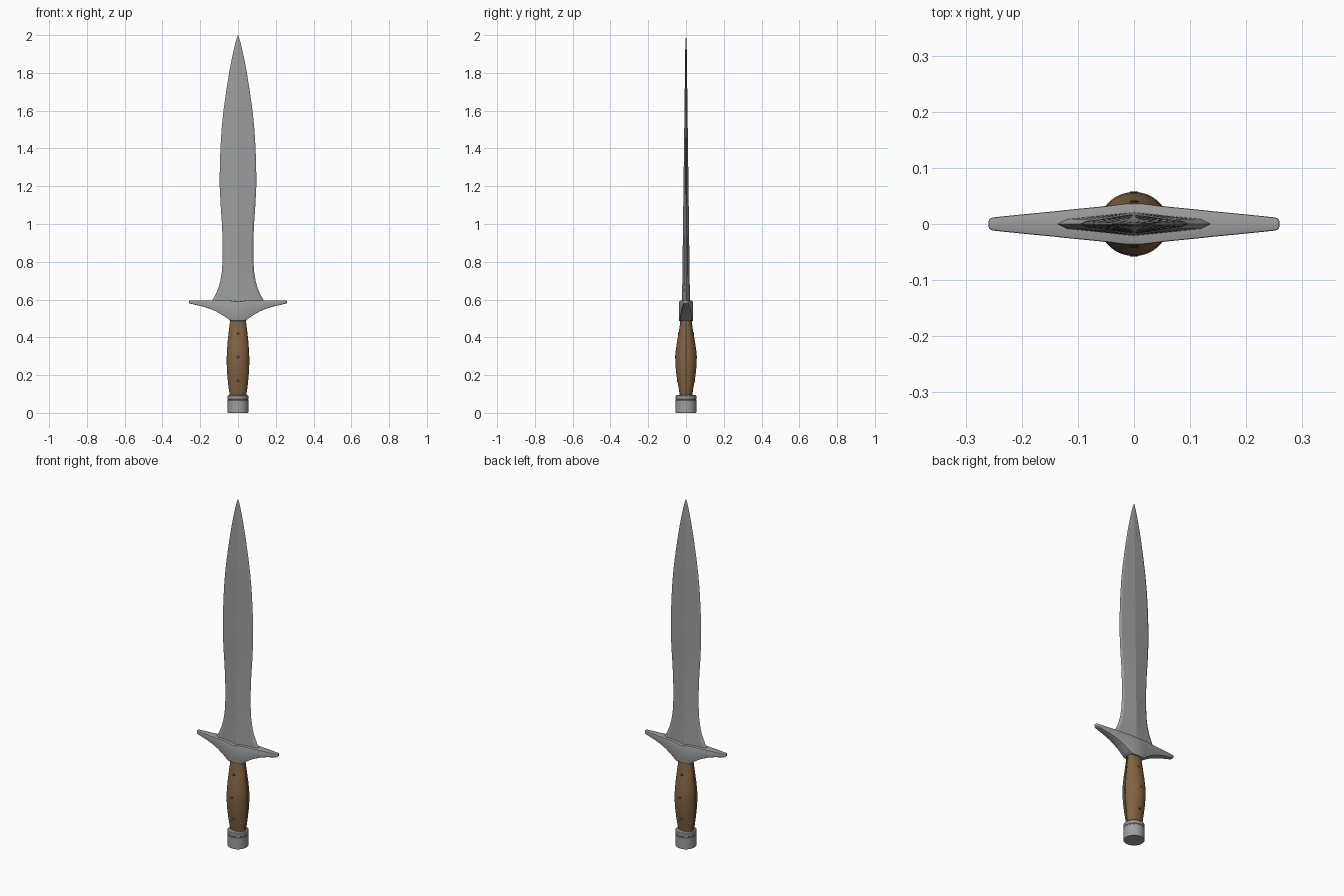
import bpy, bmesh, math

if "Cube" in bpy.data.objects:
    bpy.data.objects.remove(bpy.data.objects["Cube"])


def material(name, rgb):
    m = bpy.data.materials.new(name)
    m.diffuse_color = (*rgb, 1)
    m.use_nodes = True
    m.node_tree.nodes["Principled BSDF"].inputs["Base Color"].default_value = m.diffuse_color
    return m


steel = material("steel", (0.34, 0.34, 0.34))
wood = material("brown wood", (0.225, 0.125, 0.057))
dark_wood = material("dark wood", (0.07, 0.045, 0.025))


def loft(name, rings, mat, angle=30, bevel=0):
    """Skin a list of equally sized closed rings and cap both ends."""
    bm = bmesh.new()
    vs = [[bm.verts.new(p) for p in r] for r in rings]
    n = len(vs[0])
    for a, b in zip(vs, vs[1:]):
        for i in range(n):
            j = (i + 1) % n
            bm.faces.new((a[i], a[j], b[j], b[i]))
    bm.faces.new(vs[0][::-1])
    bm.faces.new(vs[-1])
    bmesh.ops.recalc_face_normals(bm, faces=bm.faces)
    me = bpy.data.meshes.new(name)
    bm.to_mesh(me)
    bm.free()
    me.materials.append(mat)
    ob = bpy.data.objects.new(name, me)
    bpy.context.collection.objects.link(ob)
    bpy.ops.object.select_all(action='DESELECT')
    bpy.context.view_layer.objects.active = ob
    ob.select_set(True)
    if bevel:
        mod = ob.modifiers.new("soft edges", 'BEVEL')
        mod.width = bevel
        mod.segments = 2
        mod.limit_method = 'ANGLE'
        mod.angle_limit = math.radians(40)
        bpy.ops.object.modifier_apply(modifier=mod.name)
    bpy.ops.object.shade_smooth_by_angle(angle=math.radians(angle))
    return ob


# Leaf-shaped blade: (height, half width), flattened diamond section
blade = [(0.57, 0.146), (0.595, 0.137), (0.62, 0.122), (0.66, 0.104), (0.70, 0.093),
         (0.75, 0.085), (0.82, 0.081), (0.90, 0.081), (1.0, 0.085), (1.1, 0.092),
         (1.2, 0.097), (1.3, 0.0965), (1.4, 0.093), (1.5, 0.087), (1.6, 0.077),
         (1.7, 0.063), (1.8, 0.047), (1.88, 0.032), (1.95, 0.016), (1.98, 0.008),
         (2.0, 0.0006)]
rings = []
for z, w in blade:
    t = 0.021 - 0.018 * (z - 0.59) / 1.41
    if z > 1.97:
        t *= w / 0.016
    rings.append([(w, 0, z), (0.88 * w, 0.4 * t, z), (0, t, z), (-0.88 * w, 0.4 * t, z),
                  (-w, 0, z), (-0.88 * w, -0.4 * t, z), (0, -t, z), (0.88 * w, -0.4 * t, z)])
loft("blade", rings, steel, 8)

# Cross guard: (x, half depth, bottom height), swept along x and mirrored
half = [(0.0, 0.037, 0.487), (0.02, 0.036, 0.487), (0.042, 0.033, 0.489),
        (0.06, 0.031, 0.503), (0.085, 0.0285, 0.520), (0.115, 0.0255, 0.537),
        (0.148, 0.022, 0.551), (0.19, 0.018, 0.564), (0.23, 0.014, 0.573),
        (0.252, 0.0115, 0.578), (0.259, 0.008, 0.582)]
stations = [(-x, y, z) for x, y, z in half[:0:-1]] + half
rings = []
for x, y, lo in stations:
    top = 0.596 - 0.007 * max(0, 1 - abs(x) / 0.05)
    rings.append([(x, -y, top), (x, y, top), (x, y, lo), (x, -y, lo)])
loft("cross_guard", rings, steel, 35, 0.003)

# Grip: two swelling wooden scales either side of a dark recessed core
grip = [(0.088, 0.043, 0.032), (0.12, 0.048, 0.037), (0.16, 0.053, 0.044),
        (0.21, 0.0575, 0.052), (0.25, 0.0595, 0.0555), (0.29, 0.060, 0.057),
        (0.33, 0.0585, 0.0545), (0.38, 0.0545, 0.047), (0.43, 0.049, 0.038),
        (0.47, 0.044, 0.032), (0.492, 0.042, 0.030)]
for label, s in (("front", -1), ("back", 1)):
    rings = []
    for z, a, b in grip:
        ring = []
        for i in range(17):
            t = math.pi * i / 16
            ring.append((a * math.cos(t), s * (0.003 + (b - 0.003) * math.sin(t)), z))
        rings.append(ring)
    loft(label + "_grip_scale", rings, wood, 35)
loft("grip_core", [[(c * (a - 0.004), d * 0.004, z) for c, d in
                    ((1, -1), (1, 1), (-1, 1), (-1, -1))] for z, a, b in grip], dark_wood)

# Rivets on both faces of the grip
for label, s in (("front", -1), ("back", 1)):
    for k, (z, y) in enumerate(((0.17, 0.0455), (0.295, 0.0568), (0.42, 0.040))):
        rings = [[(r * math.cos(i * math.pi / 6), s * (y + d), z + r * math.sin(i * math.pi / 6))
                  for i in range(12)] for r, d in ((0.008, -0.008), (0.008, 0.0005), (0.005, 0.0015))]
        loft(f"{label}_rivet_{k + 1}", rings, dark_wood)

# Turned pommel with shallow ring grooves: (radius, height)
profile = [(0.053, 0.0), (0.055, 0.003), (0.055, 0.066), (0.0535, 0.068), (0.0535, 0.071),
           (0.055, 0.073), (0.055, 0.089), (0.051, 0.094), (0.03, 0.095)]
loft("pommel", [[(r * math.cos(i * math.pi / 20), r * math.sin(i * math.pi / 20), z)
                 for i in range(40)] for r, z in profile], steel)
